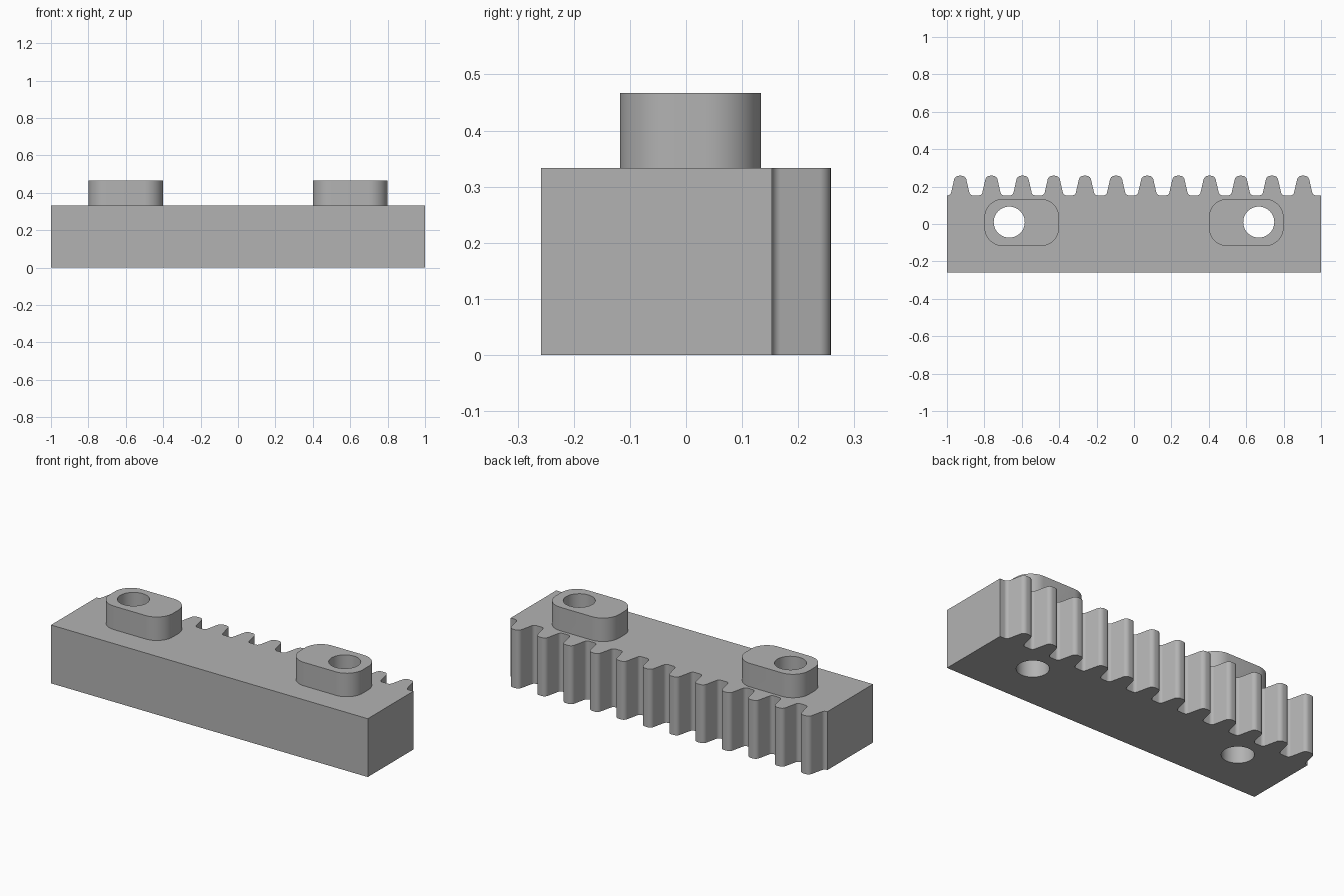
import bpy, bmesh, math
from mathutils import Vector

cube = bpy.data.objects.get("Cube")
if cube:
    bpy.data.objects.remove(cube, do_unlink=True)

grey = bpy.data.materials.new("plain grey")
grey.use_nodes = True
GREY = (0.45, 0.45, 0.45, 1)
grey.diffuse_color = GREY
grey.node_tree.nodes["Principled BSDF"].inputs["Base Color"].default_value = GREY

BODY_TOP, PAD_TOP = 0.333, 0.467
HALF_DEPTH, ROOT = 0.258, 0.153
TEETH, PITCH, FIRST = 12, 1 / 6, -0.929
PAD_Y = 0.008


def rounded(corners, steps=8):
    """Outline from (x, y, radius) corners, each replaced by a tangent arc."""
    points = []
    for i, (x, y, r) in enumerate(corners):
        p = Vector((x, y))
        if r == 0:
            points.append(p)
            continue
        a = (Vector(corners[i - 1][:2]) - p).normalized()
        b = (Vector(corners[(i + 1) % len(corners)][:2]) - p).normalized()
        half = a.angle(b) / 2
        centre = p + (a + b).normalized() * r / math.sin(half)
        start = p + a * r / math.tan(half) - centre
        end = p + b * r / math.tan(half) - centre
        sweep = math.pi - 2 * half
        for k in range(steps + 1):
            t = k / steps
            v = (start * math.sin((1 - t) * sweep) + end * math.sin(t * sweep)) / math.sin(sweep)
            points.append(centre + v)
    return points


def extrude(name, outline, z0, z1):
    bm = bmesh.new()
    face = bm.faces.new([bm.verts.new((p.x, p.y, z0)) for p in outline])
    top = bmesh.ops.extrude_face_region(bm, geom=[face])["geom"]
    verts = [v for v in top if isinstance(v, bmesh.types.BMVert)]
    bmesh.ops.translate(bm, verts=verts, vec=(0, 0, z1 - z0))
    bmesh.ops.recalc_face_normals(bm, faces=bm.faces)
    mesh = bpy.data.meshes.new(name)
    bm.to_mesh(mesh)
    bm.free()
    mesh.materials.append(grey)
    obj = bpy.data.objects.new(name, mesh)
    bpy.context.collection.objects.link(obj)
    return obj


def combine(target, other, operation):
    mod = target.modifiers.new(operation.lower(), "BOOLEAN")
    mod.operation, mod.solver, mod.object = operation, "EXACT", other
    bpy.context.view_layer.objects.active = target
    bpy.ops.object.modifier_apply(modifier=mod.name)
    bpy.data.objects.remove(other, do_unlink=True)


# Rack bar with a row of rounded teeth along the back
corners = [(1, -HALF_DEPTH, 0), (1, ROOT, 0)]
for i in reversed(range(TEETH)):
    c = FIRST + i * PITCH
    corners += [(c + 0.052, ROOT, 0.02), (c + 0.028, HALF_DEPTH, 0.026),
                (c - 0.028, HALF_DEPTH, 0.026), (c - 0.052, ROOT, 0.02)]
corners += [(-1, ROOT, 0), (-1, -HALF_DEPTH, 0)]
rack = extrude("toothed_rack", rounded(corners), 0, BODY_TOP)

# Raised mounting pads with bolt holes through the bar
for side in (-1, 1):
    x, w, d, r = side * 0.6, 0.2, 0.126, 0.1
    pad = extrude("pad", rounded([(x + w, PAD_Y - d, r), (x + w, PAD_Y + d, r),
                                  (x - w, PAD_Y + d, r), (x - w, PAD_Y - d, r)], 12),
                  BODY_TOP - 0.05, PAD_TOP)
    combine(rack, pad, "UNION")
    h, cx = 0.083, side * 0.667
    hole = extrude("hole_cutter", [Vector((cx + h * math.cos(k * math.tau / 48),
                                           PAD_Y + 0.002 + h * math.sin(k * math.tau / 48)))
                                   for k in range(48)], -0.1, 0.6)
    combine(rack, hole, "DIFFERENCE")

# Smooth curved walls, keep sharp rims
bpy.ops.object.select_all(action="DESELECT")
rack.select_set(True)
bpy.context.view_layer.objects.active = rack
bpy.ops.object.shade_smooth_by_angle(angle=math.radians(30))
